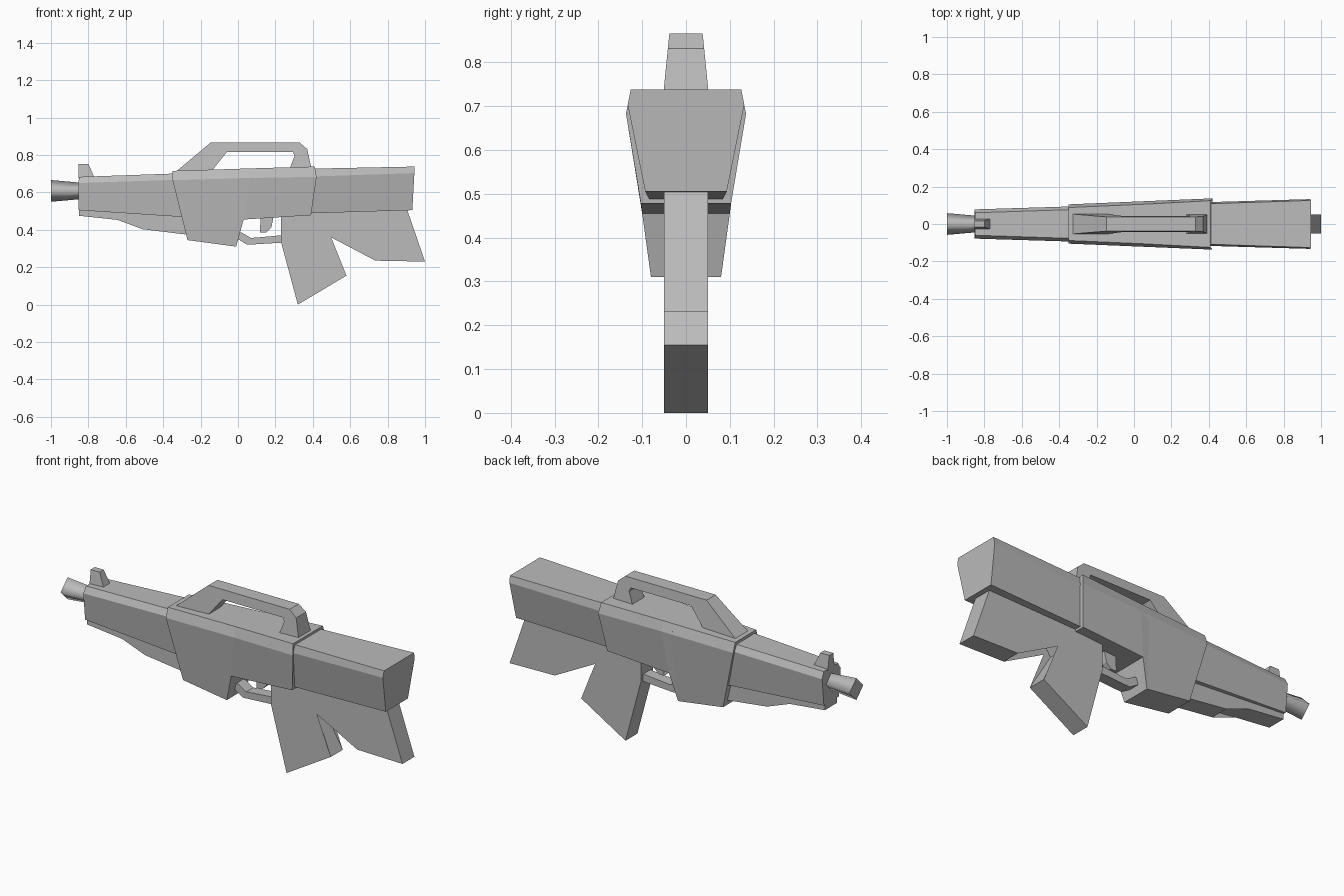
import bpy, bmesh
from mathutils import Vector

old = bpy.data.objects.get("Cube")
if old:
    bpy.data.objects.remove(old, do_unlink=True)

grey = bpy.data.materials.new("plain grey")
grey.use_nodes = True
colour = (0.5, 0.5, 0.5, 1)
grey.diffuse_color = colour
grey.node_tree.nodes["Principled BSDF"].inputs["Base Color"].default_value = colour


def finish(name, bm):
    bmesh.ops.recalc_face_normals(bm, faces=bm.faces)
    mesh = bpy.data.meshes.new(name)
    bm.to_mesh(mesh)
    bm.free()
    mesh.materials.append(grey)
    obj = bpy.data.objects.new(name, mesh)
    bpy.context.collection.objects.link(obj)
    return obj


def plate(name, outline, width):
    """Side outline (x, z) extruded across y; width is a function of z."""
    bm = bmesh.new()
    sides = [[bm.verts.new((x, s * width(z), z)) for x, z in outline] for s in (-1, 1)]
    for side in sides:
        bm.faces.new(side)
    for i in range(len(outline)):
        a, b = sides[0][i - 1], sides[0][i]
        c, d = sides[1][i], sides[1][i - 1]
        bm.faces.new((a, b, c, d))
    bmesh.ops.triangulate(bm, faces=[f for f in bm.faces if len(f.verts) > 4])
    return finish(name, bm)


def loft(name, stations):
    """Shell joining mirrored sections; each section lists (x, half width, z)."""
    bm = bmesh.new()
    rings = []
    for half in stations:
        ring = [(x, y, z) for x, y, z in half] + [(x, -y, z) for x, y, z in reversed(half)]
        rings.append([bm.verts.new(p) for p in ring])
    for r, q in zip(rings, rings[1:]):
        for i in range(len(r)):
            bm.faces.new((r[i - 1], r[i], q[i], q[i - 1]))
    bm.faces.new(rings[0])
    bm.faces.new(rings[-1])
    return finish(name, bm)


def flat(w):
    return lambda z: w


def taper(w0, z0, w1, z1):
    return lambda z: w0 + (w1 - w0) * (z - z0) / (z1 - z0)


# Main housing: deep front half and shallower rear half
mid_top, mid_wide = (0.06, 0.106, 0.728), (0.06, 0.122, 0.677)
loft("housing_front", [
    [(-0.35, 0.088, 0.715), (-0.35, 0.105, 0.665), (-0.27, 0.075, 0.345)],
    [mid_top, mid_wide, (-0.01, 0.08, 0.31)],
])
loft("housing_web", [
    [(0.0, 0.104, 0.726), (0.0, 0.119, 0.676), (-0.01, 0.08, 0.31)],
    [mid_top, mid_wide, (0.03, 0.1, 0.455)],
])
loft("housing_rear", [
    [mid_top, mid_wide, (0.03, 0.1, 0.455)],
    [(0.41, 0.125, 0.738), (0.42, 0.137, 0.683), (0.39, 0.103, 0.478)],
])

# Rear stock
loft("stock", [
    [(0.40, 0.108, 0.727), (0.40, 0.117, 0.685), (0.38, 0.084, 0.488)],
    [(0.945, 0.126, 0.738), (0.943, 0.133, 0.703), (0.932, 0.093, 0.505)],
])

# Front handguard with its lower rail
loft("handguard", [
    [(-0.85, 0.06, 0.683), (-0.853, 0.078, 0.65), (-0.853, 0.063, 0.505)],
    [(-0.3, 0.078, 0.702), (-0.3, 0.095, 0.668), (-0.27, 0.073, 0.467)],
])
plate("lower_rail", [(-0.85, 0.53), (-0.85, 0.475), (-0.55, 0.443), (-0.51, 0.403),
                     (-0.28, 0.375), (-0.24, 0.5)], flat(0.05))

# Grip, magazine and butt in one plate
plate("grip_and_butt", [(0.23, 0.5), (0.23, 0.335), (0.32, 0.0), (0.58, 0.155),
                        (0.457, 0.36), (0.482, 0.4), (0.642, 0.418), (0.735, 0.235),
                        (1.0, 0.23), (0.9, 0.52)], flat(0.05))

# Trigger and guard
plate("trigger_guard", [(-0.02, 0.385), (0.0, 0.35), (0.05, 0.32), (0.25, 0.332),
                        (0.25, 0.372), (0.07, 0.356), (0.02, 0.385)], flat(0.03))
plate("trigger", [(0.12, 0.47), (0.145, 0.435), (0.145, 0.415), (0.118, 0.385),
                  (0.15, 0.385), (0.178, 0.412), (0.19, 0.47)], flat(0.015))

# Carrying handle and front sight
plate("carry_handle", [(-0.335, 0.708), (-0.147, 0.866), (0.33, 0.866), (0.37, 0.832),
                       (0.392, 0.73), (0.278, 0.73), (0.302, 0.795), (0.295, 0.815),
                       (-0.06, 0.815), (-0.14, 0.715)], taper(0.051, 0.735, 0.038, 0.866))
plate("front_sight", [(-0.852, 0.675), (-0.852, 0.753), (-0.8, 0.753), (-0.768, 0.68)],
      taper(0.027, 0.685, 0.017, 0.753))

# Four-sided barrel flaring to the muzzle
bm = bmesh.new()
rings = []
for x, r in ((-1.0, 0.058), (-0.84, 0.044)):
    rings.append([bm.verts.new((x, y * r, 0.608 + z * r))
                  for y, z in ((0, 1), (1, 0), (0, -1), (-1, 0))])
for i in range(4):
    face = bm.faces.new((rings[0][i - 1], rings[0][i], rings[1][i], rings[1][i - 1]))
    face.smooth = True
for ring in rings:
    bm.faces.new(ring)
    for i in range(4):
        bm.edges.get((ring[i - 1], ring[i])).smooth = False
finish("barrel", bm)
